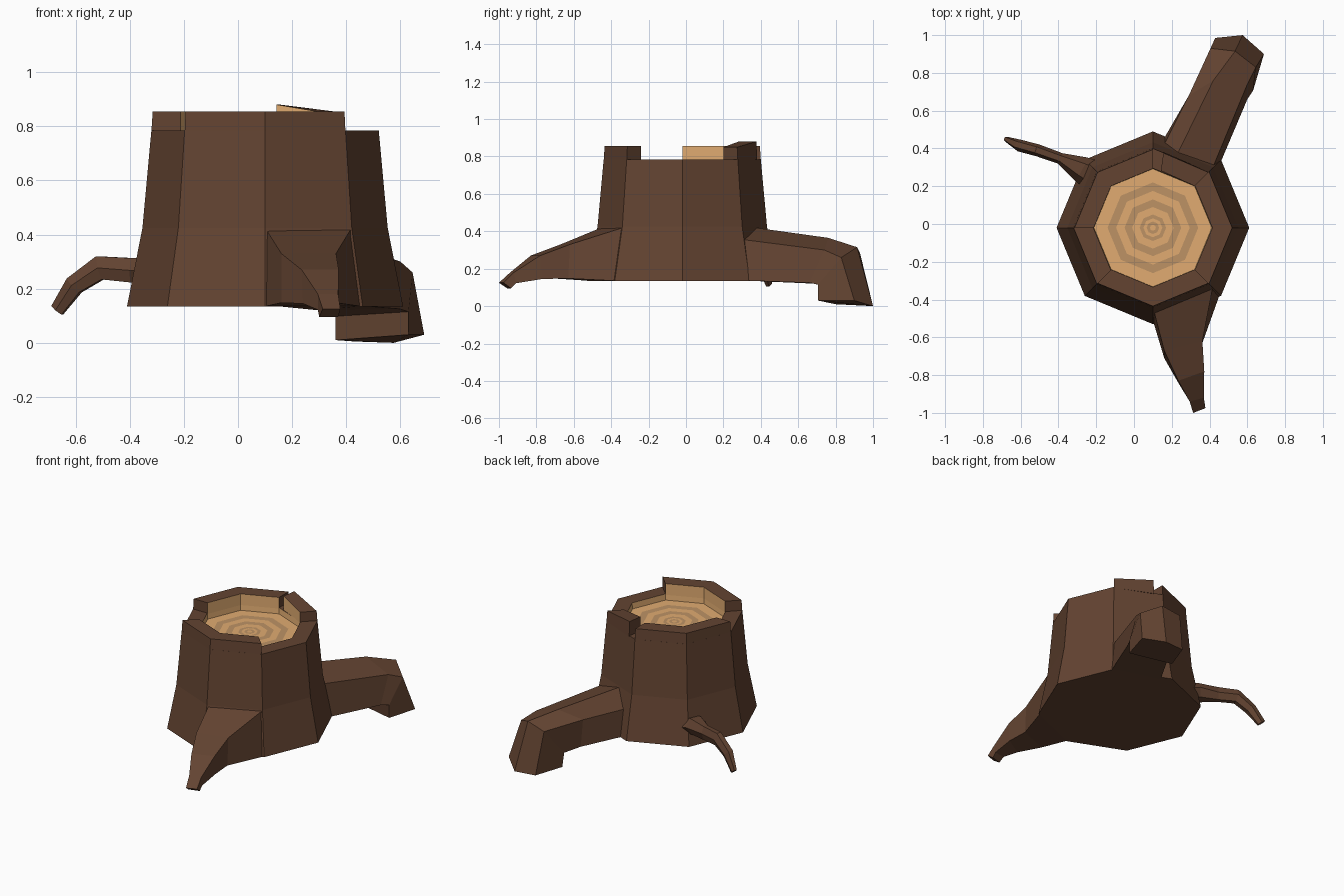
import bpy, bmesh
from math import sin, cos, radians
from mathutils import Vector

if "Cube" in bpy.data.objects:
    bpy.data.objects.remove(bpy.data.objects["Cube"])

CX, CY = 0.10, -0.02


def material(name, rgb):
    m = bpy.data.materials.new(name)
    m.diffuse_color = (*rgb, 1)
    m.use_nodes = True
    m.node_tree.nodes["Principled BSDF"].inputs["Base Color"].default_value = m.diffuse_color
    return m


bark = material("bark", (0.125, 0.057, 0.031))
wood = material("light_wood", (0.75, 0.41, 0.165))
ring_wood = material("ring_wood", (0.51, 0.29, 0.13))


def finish(bm, name, mats, fix_normals=True):
    if fix_normals:
        bmesh.ops.recalc_face_normals(bm, faces=bm.faces)
    me = bpy.data.meshes.new(name)
    bm.to_mesh(me)
    bm.free()
    for m in mats:
        me.materials.append(m)
    ob = bpy.data.objects.new(name, me)
    bpy.context.collection.objects.link(ob)
    return ob


def polar(r, deg, z):
    return Vector((CX + r * cos(radians(deg)), CY + r * sin(radians(deg)), z))


def octagon(bm, r, z):
    return [bm.verts.new(polar(r, 45 * i, z)) for i in range(8)]


def bridge(bm, a, b, mat=0):
    n = len(a)
    for i in range(n):
        j = (i + 1) % n
        bm.faces.new((a[i], a[j], b[j], b[i])).material_index = mat


def loft(name, sections, mats):
    bm = bmesh.new()
    loops = [[bm.verts.new(p) for p in s] for s in sections]
    for a, b in zip(loops, loops[1:]):
        bridge(bm, a, b)
    bm.faces.new(loops[0])
    bm.faces.new(loops[-1])
    return finish(bm, name, mats)


# trunk: flared octagonal body, low rim, hollow and growth rings
bm = bmesh.new()
profile = [(0.51, 0.135), (0.453, 0.425), (0.42, 0.785), (0.315, 0.785), (0.312, 0.745)]
loops = [octagon(bm, r, z) for r, z in profile]
bm.faces.new(loops[0][::-1])
for k in range(4):
    bridge(bm, loops[k], loops[k + 1], 1 if k == 3 else 0)
last = loops[-1]
for k, r in enumerate([0.24, 0.195, 0.15, 0.11, 0.07, 0.05, 0.033, 0.016]):
    nxt = octagon(bm, r, 0.745)
    bridge(bm, last, nxt, 1 + k % 2)
    last = nxt
bm.faces.new(last).material_index = 1
finish(bm, "trunk", [bark, wood, ring_wood])


# raised rim pieces
def rim_piece(name, angles, outer, inner, tops):
    bm = bmesh.new()
    rows = []
    for a, o, i, z in zip(angles, outer, inner, tops):
        rows.append([bm.verts.new(p) for p in (
            polar(o + 0.005, a, 0.78), polar(o, a, z), polar(i, a, z), polar(i, a, 0.78))])
    for a, b in zip(rows, rows[1:]):
        for k in range(4):
            f = bm.faces.new((a[k], a[(k + 1) % 4], b[(k + 1) % 4], b[k]))
            f.material_index = 1 if k == 2 else 0
    bm.faces.new(rows[0])
    bm.faces.new(rows[-1])
    finish(bm, name, [bark, wood])


for name, angles in (("back_rim", (90, 135, 180)), ("front_rim", (225, 270, 315))):
    rim_piece(name, angles, [0.415] * 3, [0.313] * 3, [0.855] * 3)
rim_piece("splintered_rim", (45, 82), (0.415, 0.40), (0.313, 0.305), (0.85, 0.88))

# front root: left x,y / right x,y / top z / bottom z
front = [
    (0.10, -0.44, 0.10, -0.51, 0.42, -0.32, 0.455, -0.37, 0.425, 0.135),
    (0.16, -0.67, 0.16, -0.71, 0.362, -0.62, 0.362, -0.63, 0.33, 0.148),
    (0.235, -0.83, 0.24, -0.85, 0.372, -0.78, 0.37, -0.77, 0.27, 0.145),
    (0.295, -0.94, 0.295, -0.92, 0.37, -0.92, 0.37, -0.91, 0.18, 0.122),
    (0.313, -1.00, 0.30, -0.955, 0.378, -0.975, 0.37, -0.935, 0.125, 0.095),
]
start = [(0.10, -0.3, 0.40), (0.3, -0.22, 0.40), (0.3, -0.25, 0.137), (0.10, -0.3, 0.137)]
loft("front_root", [start] + [
    [(s[0], s[1], s[8]), (s[4], s[5], s[8]), (s[6], s[7], s[9]), (s[2], s[3], s[9])]
    for s in front], [bark])

# big bent root: five-sided sections from trunk to foot
loft("large_root", [
    [(0.14, 0.38, 0.31), (0.21, 0.33, 0.425), (0.405, 0.27, 0.36), (0.46, 0.33, 0.136), (0.14, 0.42, 0.136)],
    [(0.29, 0.68, 0.30), (0.42, 0.76, 0.365), (0.60, 0.74, 0.30), (0.60, 0.66, 0.125), (0.30, 0.69, 0.12)],
    [(0.405, 0.93, 0.285), (0.535, 0.915, 0.315), (0.645, 0.83, 0.26), (0.63, 0.705, 0.115), (0.36, 0.78, 0.098)],
    [(0.43, 0.985, 0.005), (0.575, 1.0, 0.0), (0.688, 0.90, 0.03), (0.63, 0.705, 0.03), (0.36, 0.80, 0.01)],
], [bark])

# thin curling root: x, y, z, half width, half height
thin = [
    (-0.20, 0.25, 0.24, 0.085, 0.055),
    (-0.28, 0.29, 0.265, 0.07, 0.05),
    (-0.39, 0.347, 0.268, 0.03, 0.045),
    (-0.51, 0.39, 0.277, 0.032, 0.044),
    (-0.605, 0.415, 0.212, 0.032, 0.035),
    (-0.668, 0.445, 0.120, 0.016, 0.026),
]
centers = [Vector(t[:3]) for t in thin]
sections = []
for k, c in enumerate(centers):
    d = (centers[min(k + 1, 5)] - centers[max(k - 1, 0)]).normalized()
    side = d.cross(Vector((0, 0, 1))).normalized()
    up = side.cross(d)
    w, h = thin[k][3:]
    sections.append([c + side * w * u + up * h * v
                     for u, v in ((-0.5, 1), (0.5, 1), (1, 0), (0.5, -1), (-0.5, -1), (-1, 0))])
loft("thin_root", sections, [bark])
